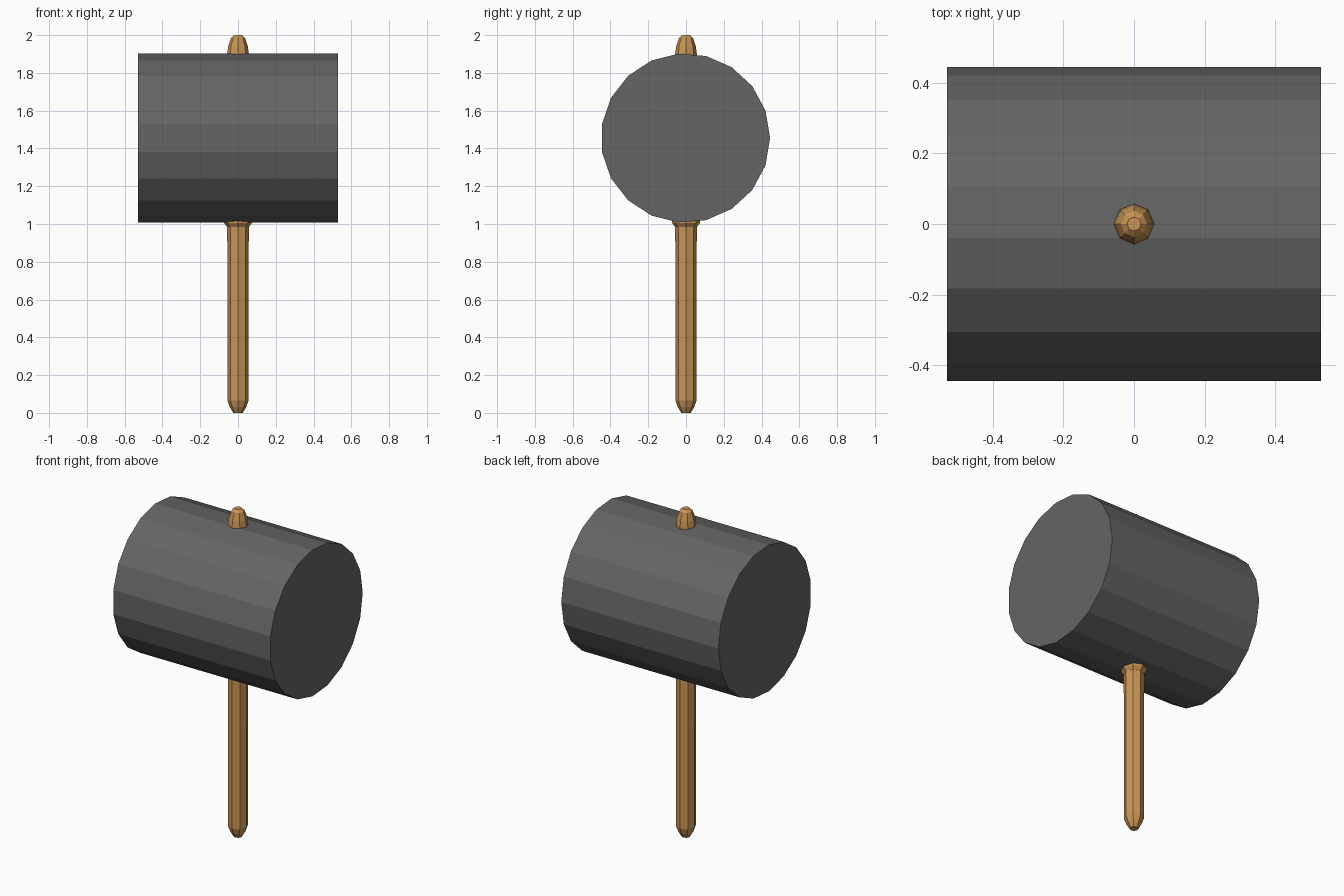
import bpy, bmesh
from math import cos, sin, pi

if "Cube" in bpy.data.objects:
    bpy.data.objects.remove(bpy.data.objects["Cube"])


def material(name, color):
    m = bpy.data.materials.new(name)
    m.diffuse_color = (*color, 1)
    m.use_nodes = True
    m.node_tree.nodes["Principled BSDF"].inputs["Base Color"].default_value = m.diffuse_color
    return m


def lathe(name, profile, sides, mat):
    """Faceted solid from (radius, height) rings around z, with capped ends."""
    bm = bmesh.new()
    rings = [[bm.verts.new((r * cos(2 * pi * i / sides), r * sin(2 * pi * i / sides), z))
              for i in range(sides)] for r, z in profile]
    for a, b in zip(rings, rings[1:]):
        for i in range(sides):
            j = (i + 1) % sides
            bm.faces.new((a[i], a[j], b[j], b[i]))
    bm.faces.new(rings[0][::-1])
    bm.faces.new(rings[-1])
    mesh = bpy.data.meshes.new(name)
    bm.to_mesh(mesh)
    bm.free()
    mesh.materials.append(mat)
    obj = bpy.data.objects.new(name, mesh)
    bpy.context.collection.objects.link(obj)
    return obj


wood = material("wood", (0.58, 0.30, 0.09))
iron = material("dark_iron", (0.13, 0.13, 0.13))

# Mallet head: 19-sided drum along x, one corner facing +y
head = lathe("mallet_head", [(0.448, -0.53), (0.448, 0.53)], 19, iron)
# cyclic axis swap: local x -> y, y -> z, z -> x
for v in head.data.vertices:
    x, y, z = v.co
    v.co = (z, x, y)
head.location = (0, -0.003, 1.455)

# Handle: eight-sided shaft with rounded butt, passing through the head
lathe("handle", [(0.025, 0), (0.043, 0.03), (0.056, 0.065), (0.057, 0.99),
                 (0.057, 1.905), (0.052, 1.94), (0.037, 1.985), (0.02, 2.0)], 8, wood)

# Flared collar where the shaft enters the head
lathe("handle_collar", [(0.058, 0.985), (0.073, 1.005), (0.073, 1.03)], 8, wood)
